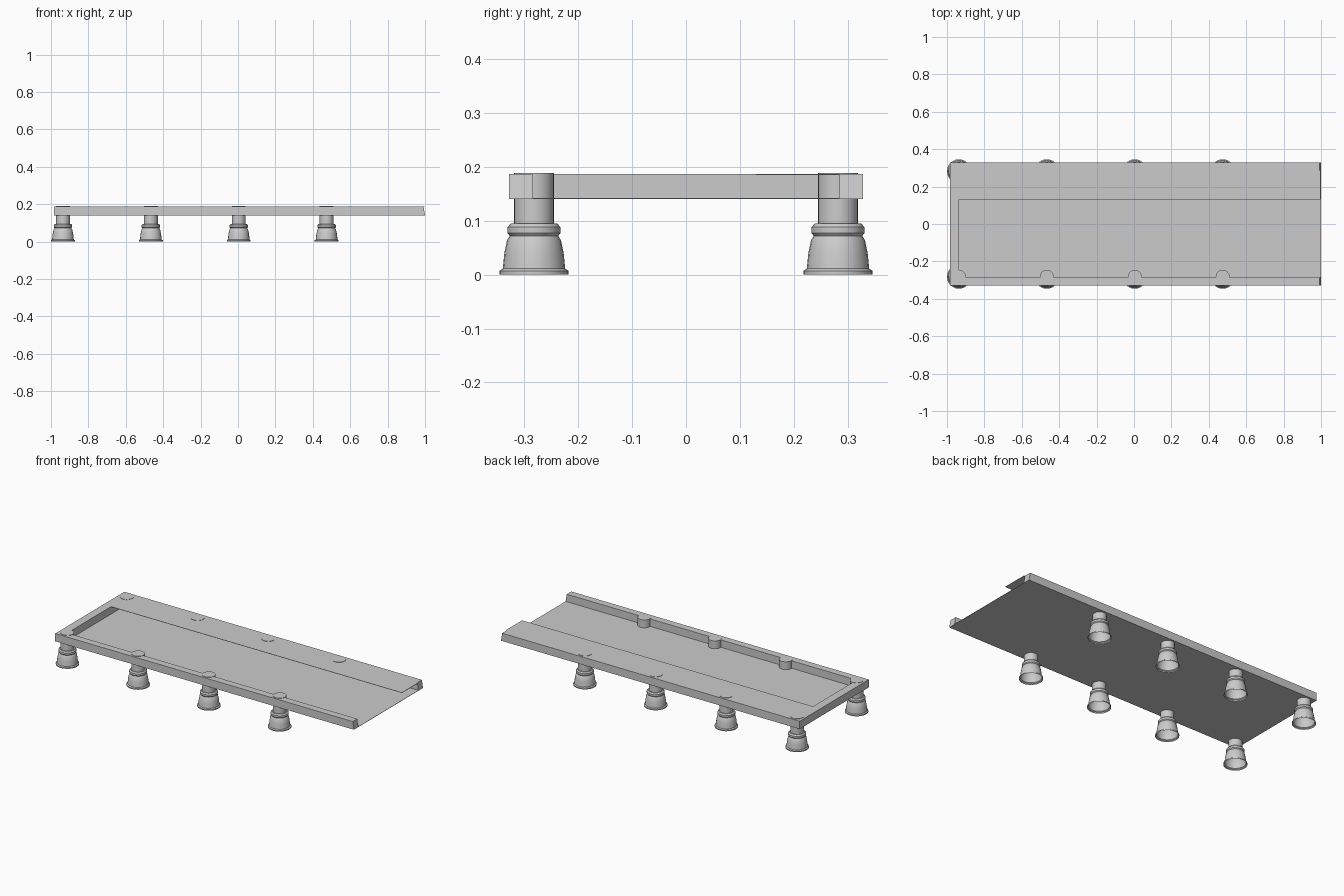
import bpy
import bmesh
import math

old = bpy.data.objects.get("Cube")
if old:
    bpy.data.objects.remove(old, do_unlink=True)

grey = bpy.data.materials.new("plain grey")
grey.use_nodes = True
colour = (0.6, 0.6, 0.6, 1)
grey.diffuse_color = colour
grey.node_tree.nodes["Principled BSDF"].inputs["Base Color"].default_value = colour

BOTTOM, TOP = 0.14, 0.187
LEFT, INNER_LEFT, RIGHT = -0.985, -0.935, 1.0
OUT, IN = 0.328, 0.285


def finish(bm, name, smooth=False):
    mesh = bpy.data.meshes.new(name)
    bmesh.ops.recalc_face_normals(bm, faces=bm.faces)
    bm.to_mesh(mesh)
    bm.free()
    mesh.materials.append(grey)
    obj = bpy.data.objects.new(name, mesh)
    bpy.context.collection.objects.link(obj)
    if smooth:
        bpy.ops.object.select_all(action='DESELECT')
        obj.select_set(True)
        bpy.context.view_layer.objects.active = obj
        bpy.ops.object.shade_smooth_by_angle(angle=math.radians(35))
    return obj


def prism(name, outline, z0, z1, end_slant=0.0):
    """Extrude a flat outline, leaning the open end back at the top."""
    bm = bmesh.new()
    face = bm.faces.new([bm.verts.new((x, y, z0)) for x, y in outline])
    top = bmesh.ops.extrude_face_region(bm, geom=[face], use_keep_orig=True)
    for v in top["geom"]:
        if isinstance(v, bmesh.types.BMVert):
            v.co.z = z1
            if v.co.x > RIGHT - 0.001:
                v.co.x -= end_slant
    return finish(bm, name)


def plate(name, x0, x1, y0, y1, z0, z1):
    return prism(name, [(x0, y0), (x1, y0), (x1, y1), (x0, y1)], z0, z1)


# Rim around three sides, open at the right end
prism("rim", [(RIGHT, -OUT), (RIGHT, -IN), (INNER_LEFT, -IN), (INNER_LEFT, IN),
              (RIGHT, IN), (RIGHT, OUT), (LEFT, OUT), (LEFT, -OUT)],
      BOTTOM, TOP, end_slant=0.008)

# Thin floor, and a raised ledge along the back
plate("floor", INNER_LEFT, RIGHT, -IN, IN, BOTTOM, BOTTOM + 0.002)
plate("back_ledge", INNER_LEFT, RIGHT - 0.002, 0.13, IN, TOP - 0.002, TOP)

# Leg profile: flared foot open below, collar, post with a cap
PROFILE = [(0.064, 0), (0.064, 0.007), (0.058, 0.011), (0.055, 0.04),
           (0.050, 0.064), (0.045, 0.072), (0.049, 0.077), (0.049, 0.088),
           (0.043, 0.095), (0.037, 0.095), (0.037, 0.189), (0, 0.189)]


def leg(name, x, y, sides=24):
    bm = bmesh.new()
    verts = [bm.verts.new((r, 0, z)) for r, z in PROFILE]
    edges = [bm.edges.new(pair) for pair in zip(verts, verts[1:])]
    bmesh.ops.spin(bm, geom=verts + edges, cent=(0, 0, 0), axis=(0, 0, 1),
                   angle=math.tau, steps=sides)
    bmesh.ops.remove_doubles(bm, verts=bm.verts, dist=0.0005)
    obj = finish(bm, name, smooth=True)
    obj.location = (x, y, 0)


for i in range(4):
    for side, y in (("front", -0.282), ("back", 0.282)):
        leg(f"{side}_leg_{i + 1}", -0.936 + i * 0.47, y)
